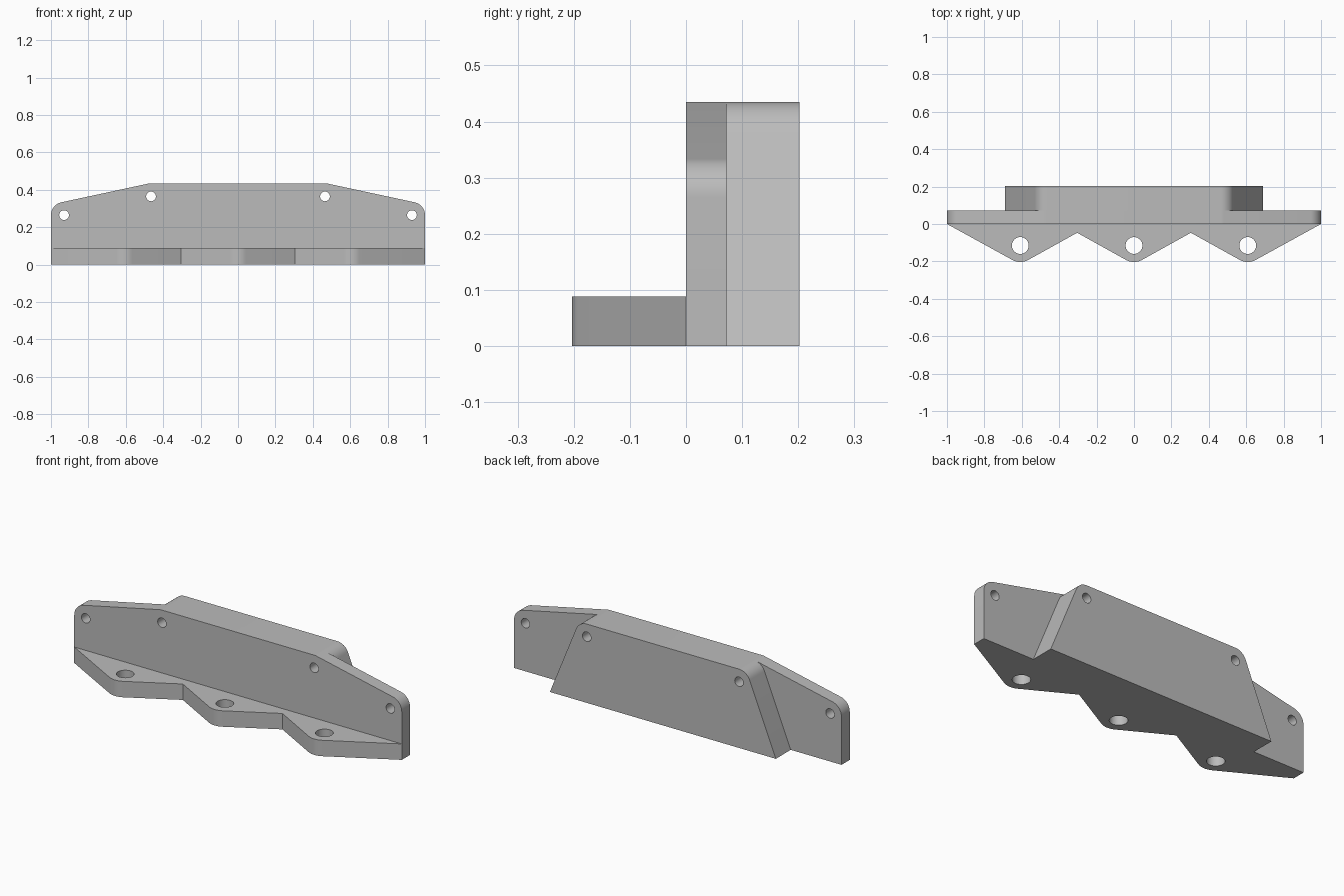
import bpy
import bmesh
from math import radians, cos, sin, pi
from mathutils import Matrix

cube = bpy.data.objects.get("Cube")
if cube:
    bpy.data.objects.remove(cube, do_unlink=True)

grey = bpy.data.materials.new("plain_grey")
grey.use_nodes = True
colour = (0.5, 0.5, 0.5, 1)
grey.diffuse_color = colour
grey.node_tree.nodes["Principled BSDF"].inputs["Base Color"].default_value = colour

UPRIGHT = Matrix.Rotation(pi / 2, 4, "X")  # profile (x, z), extruded along -y
FLAT = Matrix.Identity(4)                  # profile (x, y), extruded along +z


def arc(centre, radius, start, end, steps=10):
    """Points along an arc, angles in degrees."""
    angles = [radians(start + (end - start) * i / steps) for i in range(steps + 1)]
    return [(centre[0] + radius * cos(a), centre[1] + radius * sin(a)) for a in angles]


def mirrored(half):
    """Close a right-hand outline with its mirror image."""
    return half + [(-x, y) for x, y in reversed(half)]


def prism(name, outline, low, high, matrix):
    bm = bmesh.new()
    face = bm.faces.new([bm.verts.new((x, y, low)) for x, y in outline])
    top = bmesh.ops.extrude_face_region(bm, geom=[face])["geom"]
    bmesh.ops.translate(bm, vec=(0, 0, high - low),
                        verts=[v for v in top if isinstance(v, bmesh.types.BMVert)])
    bmesh.ops.recalc_face_normals(bm, faces=bm.faces)
    bm.transform(matrix)
    mesh = bpy.data.meshes.new(name)
    bm.to_mesh(mesh)
    bm.free()
    mesh.materials.append(grey)
    obj = bpy.data.objects.new(name, mesh)
    bpy.context.collection.objects.link(obj)
    return obj


def part(name, outline, low, high, matrix, holes, hole_radius):
    """Extruded profile with round through holes."""
    obj = prism(name, outline, low, high, matrix)
    bpy.context.view_layer.objects.active = obj
    for centre in holes:
        circle = arc(centre, hole_radius, 0, 360, 32)[:-1]
        cutter = prism("hole_cutter", circle, low - 0.1, high + 0.1, matrix)
        cutter.hide_render = True
        cut = obj.modifiers.new("hole", "BOOLEAN")
        cut.object = cutter
        cut.operation = "DIFFERENCE"
        cut.solver = "EXACT"
        bpy.ops.object.modifier_apply(modifier=cut.name)
        bpy.data.objects.remove(cutter, do_unlink=True)
    bpy.ops.object.select_all(action="DESELECT")
    obj.select_set(True)
    bpy.ops.object.shade_smooth_by_angle(angle=radians(25))
    return obj


INNER, OUTER, ROUND = (0.465, 0.365), (0.93, 0.265), 0.07
inner_holes = [INNER, (-INNER[0], INNER[1])]
outer_holes = [OUTER, (-OUTER[0], OUTER[1])]

# Upright plate with sloping shoulders and rounded corners
plate = [(1, 0)] + arc(OUTER, ROUND, 0, 78) + arc(INNER, ROUND, 78, 90, 3)
part("upright_plate", mirrored(plate), -0.072, 0, UPRIGHT,
     inner_holes + outer_holes, 0.026)

# Thick trapezoid block behind the plate
block = [(0.69, 0)] + arc(INNER, ROUND, 22, 90)
part("back_block", mirrored(block), -0.202, -0.072, UPRIGHT, inner_holes, 0.026)

# Front flange with three rounded, drilled lugs
lugs = [(x, -0.115) for x in (-0.608, 0, 0.608)]
flange = [(-1, 0)]
for i, lug in enumerate(lugs):
    flange += arc(lug, 0.088, 241, 299)
    if i < 2:
        flange.append((lug[0] + 0.304, -0.047))
flange.append((1, 0))
part("front_flange", flange, 0, 0.088, FLAT, lugs, 0.045)
